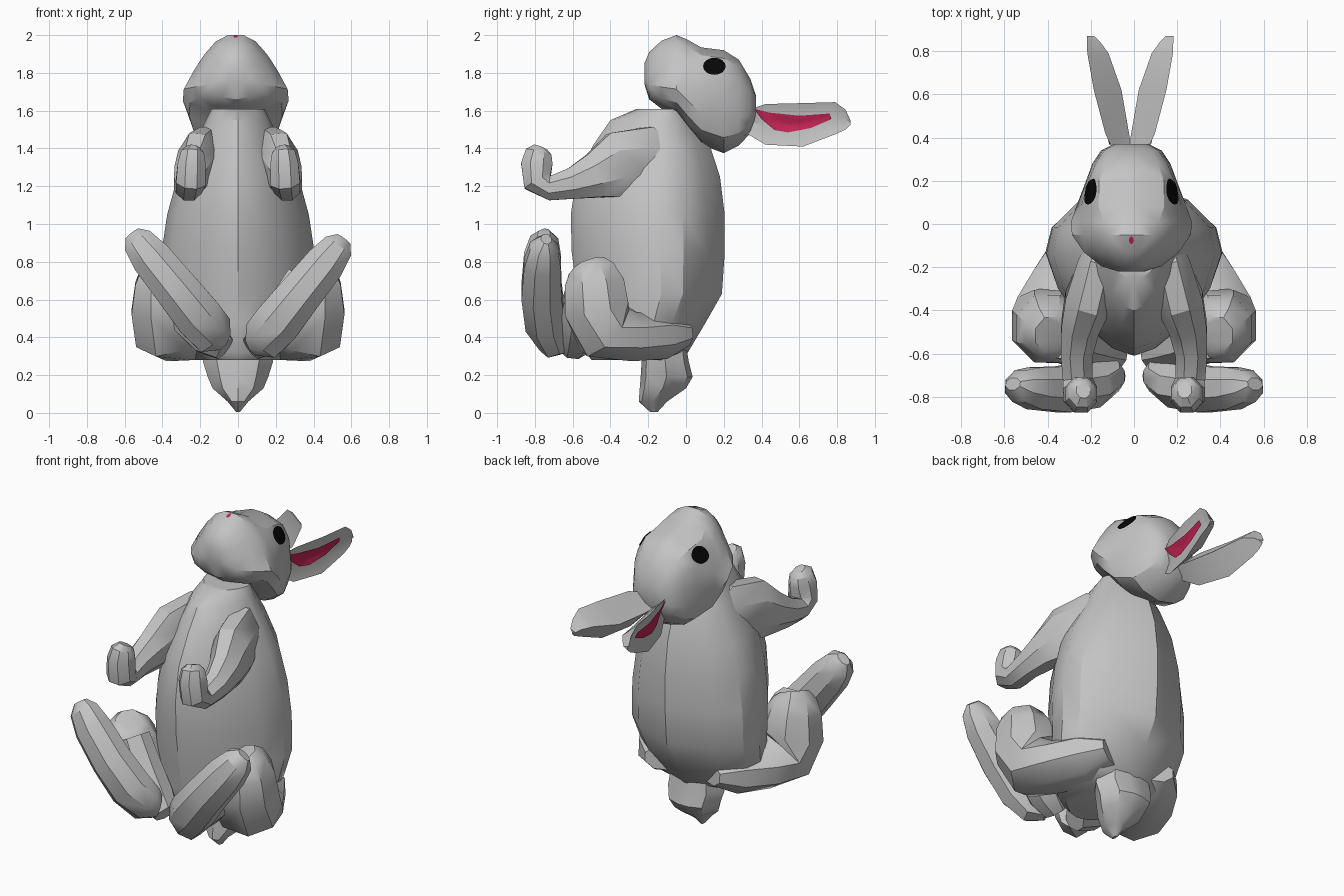
import bpy, bmesh, math
from mathutils import Vector
from mathutils.bvhtree import BVHTree

if "Cube" in bpy.data.objects:
    bpy.data.objects.remove(bpy.data.objects["Cube"], do_unlink=True)


def material(name, rgb):
    m = bpy.data.materials.new(name)
    m.use_nodes = True
    m.diffuse_color = (*rgb, 1)
    m.node_tree.nodes["Principled BSDF"].inputs["Base Color"].default_value = (*rgb, 1)
    return m


FUR = material("grey fur", (0.55, 0.55, 0.55))
PINK = material("deep pink", (0.56, 0.018, 0.09))
BLACK = material("black", (0.002, 0.002, 0.002))


def finish(name, bm, mat):
    mesh = bpy.data.meshes.new(name)
    bm.to_mesh(mesh)
    bm.free()
    mesh.materials.append(mat)
    obj = bpy.data.objects.new(name, mesh)
    bpy.context.collection.objects.link(obj)
    bpy.ops.object.select_all(action='DESELECT')
    obj.select_set(True)
    bpy.context.view_layer.objects.active = obj
    bpy.ops.object.shade_smooth_by_angle(angle=math.radians(32))
    return obj


def loft(name, rings):
    """Closed skin through a list of point rings."""
    bm = bmesh.new()
    loops = [[bm.verts.new(p) for p in ring] for ring in rings]
    n = len(loops[0])
    for a, b in zip(loops, loops[1:]):
        for i in range(n):
            j = (i + 1) % n
            bm.faces.new((a[i], a[j], b[j], b[i]))
    bm.faces.new(loops[0])
    bm.faces.new(loops[-1])
    bmesh.ops.triangulate(bm, faces=bm.faces)
    bmesh.ops.recalc_face_normals(bm, faces=bm.faces)
    return finish(name, bm, FUR)


def mirrored(half):
    """Full outline from a half section with its ends near x = 0."""
    return half + [(-x, t) for x, t in reversed(half) if x > 0]


def tube(name, stations, ref, sides=8):
    """Limb through (centre, radius along ref, radius across)."""
    pts = [Vector(s[0]) for s in stations]
    rings = []
    for i, (c, ru, rv) in enumerate(stations):
        t = (pts[min(i + 1, len(pts) - 1)] - pts[max(i - 1, 0)]).normalized()
        u = (ref - t * ref.dot(t)).normalized()
        v = t.cross(u)
        angles = [(k + 0.5) * math.tau / sides for k in range(sides)]
        rings.append([pts[i] + u * ru * math.cos(a) + v * rv * math.sin(a) for a in angles])
    return loft(name, rings)


def patch(name, target, outline, place, direction, mat, lift=0.008):
    """Thin coloured plate laid on the target's surface."""
    tree = BVHTree.FromPolygons([v.co for v in target.data.vertices],
                                [p.vertices for p in target.data.polygons])
    direction = Vector(direction)
    n = len(outline)
    mid = Vector((sum(p[0] for p in outline) / n, sum(p[1] for p in outline) / n))
    bm = bmesh.new()

    def drop(p):
        start = Vector(place(*p)) - direction * 3
        hit = tree.ray_cast(start, direction)[0]
        return bm.verts.new(hit - direction * lift) if hit else None

    centre = drop(mid)
    previous = None
    for step in range(1, 9):
        ring = [drop(mid.lerp(Vector(p), step / 8)) for p in outline]
        for i in range(n):
            j = (i + 1) % n
            if previous:
                corners = (previous[i], ring[i], ring[j], previous[j])
            else:
                corners = (centre, ring[i], ring[j])
            if all(corners):
                face = bm.faces.new(corners)
                face.normal_update()
                if face.normal.dot(direction) > 0:
                    face.normal_flip()
        previous = ring
    return finish(name, bm, mat)


def oval(cx, cy, rx, ry, n=16):
    return [(cx + rx * math.cos(k * math.tau / n), cy + ry * math.sin(k * math.tau / n))
            for k in range(n)]


def upright(name, half, rows):
    """Stack of level sections: (z, front y, back y, half width)."""
    section = mirrored(half)
    loft(name, [[Vector((x * w, f + t * (b - f), z)) for x, t in section]
                for z, f, b, w in rows])


# Body: keeled belly, flanks closing to a ridge along the spine
upright("body", [(0, 0), (.25, .04), (.6, .18), (.87, .38), (1, .58), (.93, .73),
                 (.62, .885), (0, 1)], [
    (.28, -.50, -.06, .24), (.32, -.53, .01, .33), (.48, -.55, .105, .39),
    (.63, -.575, .19, .41), (.85, -.605, .205, .405), (1.05, -.61, .205, .375),
    (1.25, -.58, .18, .32), (1.42, -.49, .125, .23), (1.55, -.40, .05, .17),
    (1.61, -.26, 0, .14)])

# Tail
upright("tail", [(0, 0), (.6, .1), (1, .5), (.7, .9), (.2, 1)], [
    (.36, -.22, 0, .17), (.27, -.235, .015, .185), (.19, -.24, .035, .16),
    (.13, -.245, .0, .135), (.06, -.25, -.10, .055), (.005, -.19, -.15, .01)])

# Head, tipped back: (y, bottom, top, half width, fullness of the upper half)
HEAD_X = -.012
head_rings = []
for y, lo, hi, w, f in [
        (-.22, 1.74, 1.85, .06, .7), (-.195, 1.66, 1.91, .14, .65),
        (-.13, 1.61, 1.97, .22, .6), (-.05, 1.58, 2.0, .275, .6),
        (.01, 1.5, 1.975, .28, .68), (.08, 1.42, 1.935, .255, .83),
        (.2, 1.375, 1.92, .21, .95), (.28, 1.415, 1.87, .18, .92),
        (.34, 1.48, 1.77, .14, .9), (.37, 1.56, 1.68, .08, .9)]:
    half = [(0, 0), (.55, .05), (.88, .15), (1, .32), ((1 + f) / 2, .56),
            (f, .76), (f * (.45 + .32 * f), .92), (.15, 1)]
    head_rings.append([Vector((HEAD_X + x * w, y, lo + t * (hi - lo)))
                       for x, t in mirrored(half)])
head = loft("head", head_rings)

# Nose
patch("nose", head, oval(HEAD_X, -.075, .011, .017), lambda a, b: (a, b, 0),
      (0, 0, -1), PINK, .002)

X, Y = Vector((1, 0, 0)), Vector((0, 1, 0))
EAR_LINING = [(.36, 1.61), (.40, 1.555), (.47, 1.497), (.54, 1.485), (.66, 1.508),
              (.77, 1.555), (.76, 1.585), (.6, 1.573), (.44, 1.59)]

for side, s in (("left", 1), ("right", -1)):
    def at(x, y, z):
        return (s * x, y, z)

    # Ear: hollow outside, ridged inside
    rings = []
    for y, lo, hi, xin, xout in [
            (.32, 1.48, 1.6, -.01, .07), (.42, 1.42, 1.635, .005, .115),
            (.62, 1.41, 1.64, .04, .168), (.79, 1.475, 1.645, .10, .198),
            (.845, 1.5, 1.605, .14, .2), (.87, 1.525, 1.55, .165, .2)]:
        mid = (lo + hi) / 2
        rings.append([Vector((s * x - .018, y, z)) for x, z in (
            (xout, hi), (xout - (xout - xin) * .3, mid), (xout - .01, lo), (xin, mid))])
    ear = loft(side + "_ear", rings)
    patch(side + "_ear_lining", ear, EAR_LINING, lambda a, b: (0, a, b), (-s, 0, 0), PINK)

    # Eye
    patch(side + "_eye", head, oval(.15, 1.835, .06, .045), lambda a, b: (0, a, b),
          (-s, 0, 0), BLACK)

    # Front leg growing out of the shoulder, with raised paw
    tube(side + "_front_leg", [
        (at(.11, -.02, 1.28), .06, .10), (at(.16, -.2, 1.34), .11, .19),
        (at(.215, -.36, 1.31), .115, .19), (at(.25, -.48, 1.255), .095, .13),
        (at(.265, -.6, 1.215), .08, .09), (at(.26, -.72, 1.19), .075, .07),
        (at(.25, -.785, 1.225), .085, .085), (at(.245, -.79, 1.32), .08, .09),
        (at(.24, -.78, 1.38), .065, .075), (at(.235, -.77, 1.405), .035, .04)], X)

    # Thigh flowing out of the flank, forward and up to the knee
    tube(side + "_thigh", [
        (at(.17, .0, .42), .10, .07), (at(.225, -.13, .41), .17, .135),
        (at(.31, -.30, .405), .19, .14), (at(.36, -.43, .44), .205, .18),
        (at(.39, -.475, .56), .19, .185), (at(.40, -.485, .69), .155, .17),
        (at(.395, -.50, .76), .12, .13), (at(.385, -.51, .79), .08, .09)], X)

    # Shin folding back down to the heel
    tube(side + "_shin", [
        (at(.36, -.53, .70), .10, .12), (at(.26, -.56, .53), .11, .13),
        (at(.15, -.58, .40), .11, .11), (at(.07, -.60, .34), .08, .07)], Y)

    # Long hind foot, sole to the front
    lift = .02 if s < 0 else -.01
    tube(side + "_hind_foot", [
        (at(.08, -.66, .38 + lift), .06, .07), (at(.13, -.70, .40 + lift), .09, .125),
        (at(.21, -.745, .49 + lift), .115, .135), (at(.33, -.765, .64 + lift), .115, .125),
        (at(.46, -.76, .80 + lift), .105, .115), (at(.53, -.75, .89 + lift), .08, .09),
        (at(.56, -.74, .93 + lift), .03, .045)], Y)
